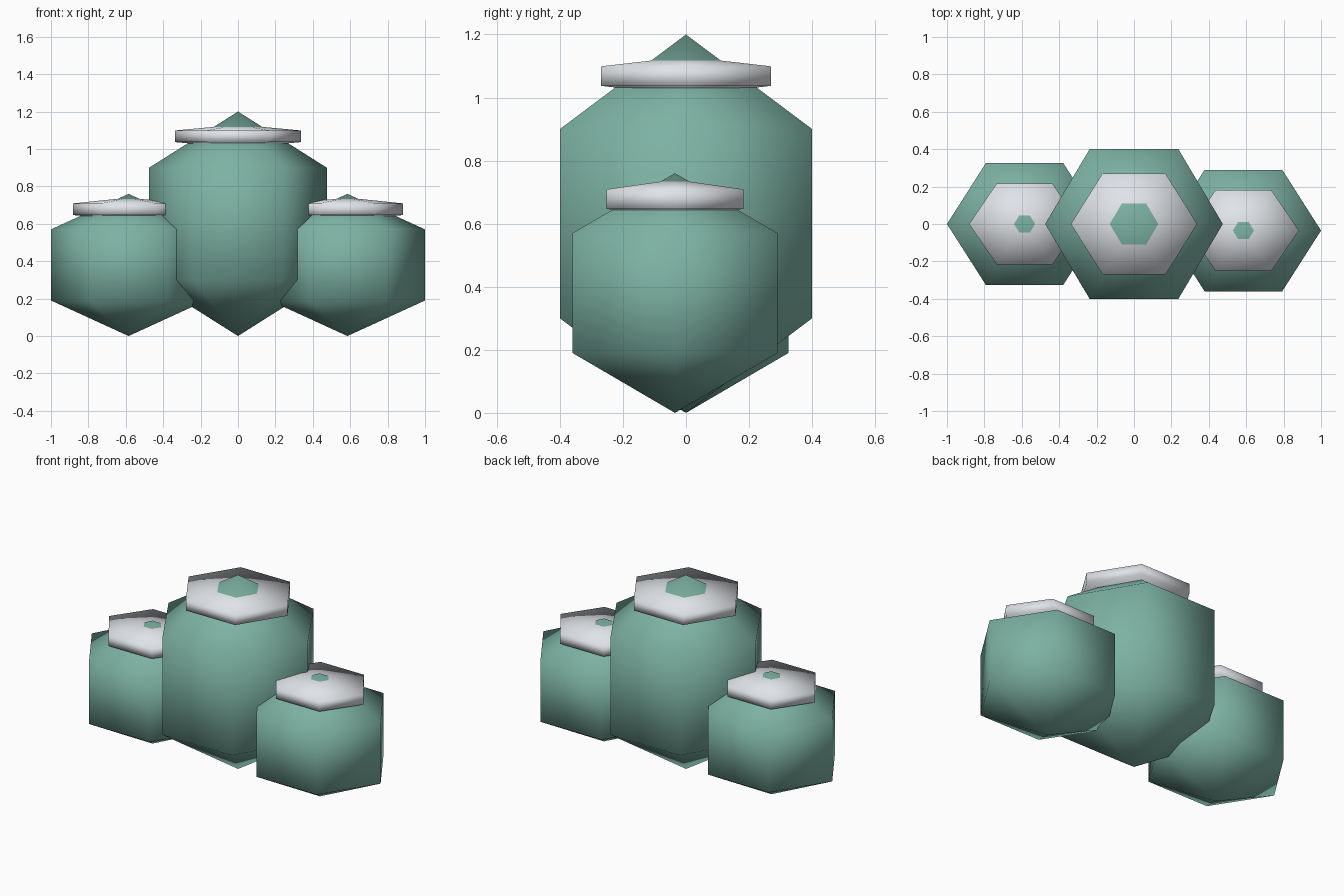
import bpy, bmesh, math

if "Cube" in bpy.data.objects:
    bpy.data.objects.remove(bpy.data.objects["Cube"], do_unlink=True)


def make_material(name, rgb):
    mat = bpy.data.materials.new(name)
    mat.use_nodes = True
    mat.diffuse_color = (*rgb, 1)
    mat.node_tree.nodes["Principled BSDF"].inputs["Base Color"].default_value = (*rgb, 1)
    return mat


leaf = make_material("leaf_green", (0.205, 0.445, 0.367))
snow = make_material("snow_white", (0.75, 0.775, 0.81))


def hex_blob(name, mat, center, rx, half_depth, half_height):
    """Six-sided sphere: two hexagon rings at half height, closed by two poles."""
    cx, cy, cz = center
    ry = half_depth / math.sin(math.pi / 3)
    bm = bmesh.new()

    def ring(z):
        angles = [i * math.pi / 3 for i in range(6)]
        return [bm.verts.new((rx * math.cos(a), ry * math.sin(a), z)) for a in angles]

    low, high = ring(-half_height / 2), ring(half_height / 2)
    bottom = bm.verts.new((0, 0, -half_height))
    top = bm.verts.new((0, 0, half_height))
    for i in range(6):
        j = (i + 1) % 6
        bm.faces.new((low[i], low[j], high[j], high[i]))
        bm.faces.new((high[i], high[j], top))
        bm.faces.new((low[j], low[i], bottom))
    for face in bm.faces:
        face.smooth = True
    mesh = bpy.data.meshes.new(name)
    bm.to_mesh(mesh)
    bm.free()
    mesh.materials.append(mat)
    obj = bpy.data.objects.new(name, mesh)
    obj.location = (cx, cy, cz)
    bpy.context.collection.objects.link(obj)
    return obj


def bush(side, x, y, size, cap_z, cap_size):
    rx, depth, height = size
    hex_blob(side + "_bush", leaf, (x, y, height / 2), rx, depth, height / 2)
    cap_rx, cap_depth = cap_size
    hex_blob(side + "_snow_cap", snow, (x, y, cap_z), cap_rx, cap_depth, 0.062)


# Tall middle bush and two smaller ones beside it
bush("middle", 0, 0, (0.475, 0.4, 1.2), 1.068, (0.338, 0.269))
bush("right", -0.585, 0, (0.415, 0.325, 0.76), 0.678, (0.297, 0.217))
bush("left", 0.585, -0.035, (0.415, 0.325, 0.76), 0.678, (0.297, 0.217))
